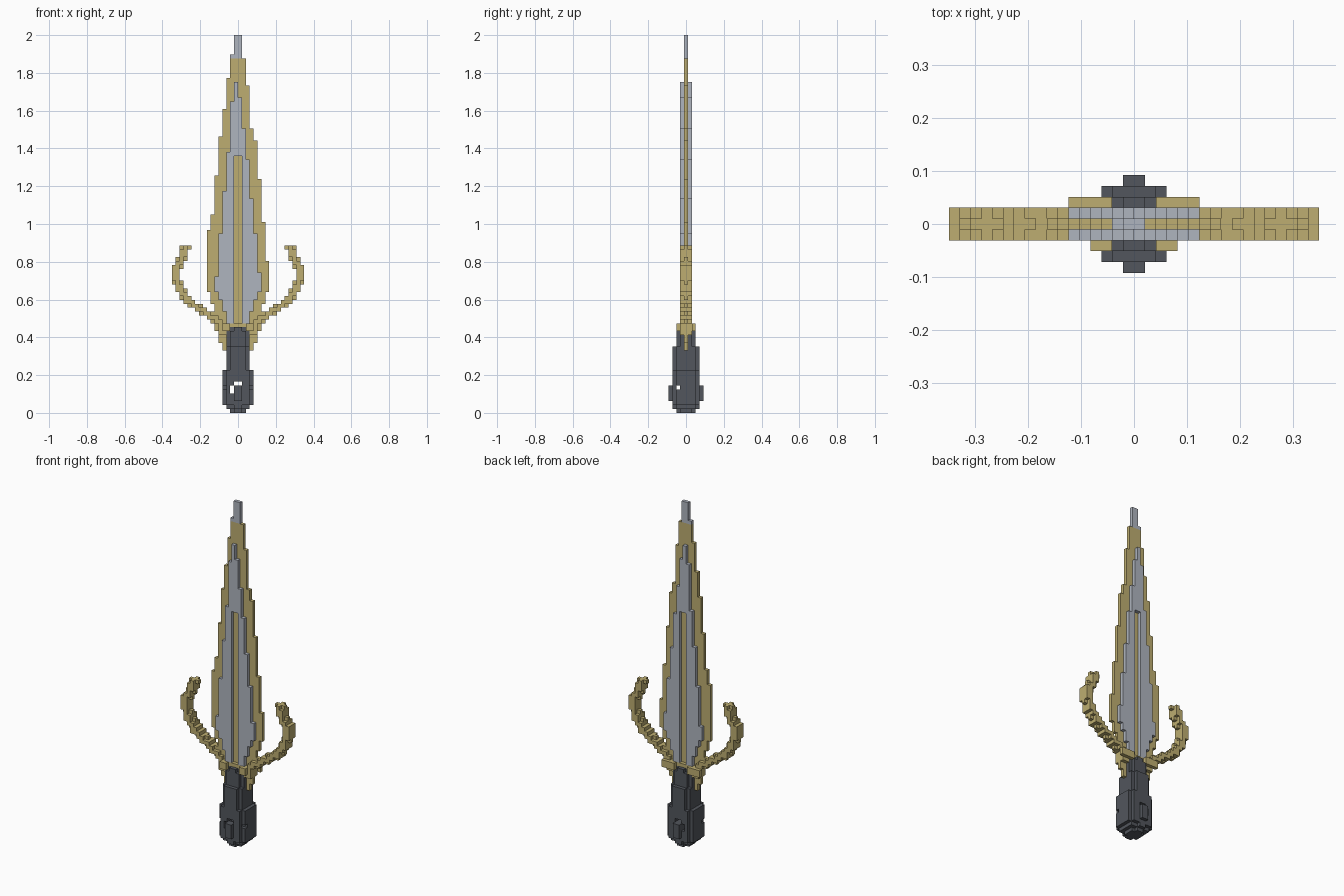
import bpy
import bmesh
from mathutils import Vector

if "Cube" in bpy.data.objects:
    bpy.data.objects.remove(bpy.data.objects["Cube"], do_unlink=True)

UNIT = 2 / 97          # edge of one block
taken = set()          # blocks already used by a part


def make_material(name, color):
    mat = bpy.data.materials.new(name)
    mat.use_nodes = True
    mat.diffuse_color = (*color, 1)
    mat.node_tree.nodes["Principled BSDF"].inputs["Base Color"].default_value = (*color, 1)
    return mat


gold = make_material("old_gold", (0.51, 0.42, 0.165))
steel = make_material("pale_steel", (0.43, 0.46, 0.52))
iron = make_material("dark_iron", (0.084, 0.093, 0.109))


def block_object(name, cells, mat):
    """Skin a set of (column, layer, row) blocks with their outer faces only."""
    cells = set(cells) - taken
    taken.update(cells)
    bm = bmesh.new()
    corners = {}

    def corner(p):
        key = tuple(round(2 * c) for c in p)
        if key not in corners:
            corners[key] = bm.verts.new(p * UNIT)
        return corners[key]

    for cell in cells:
        center = Vector(cell) + Vector((0.5, 0, 0.5))
        for axis in range(3):
            for sign in (-1, 1):
                near = list(cell)
                near[axis] += sign
                if tuple(near) in cells:
                    continue
                n, u, v = Vector(), Vector(), Vector()
                n[axis] = sign / 2
                u[(axis + 1) % 3] = sign / 2
                v[(axis + 2) % 3] = 0.5
                ring = (-u - v, u - v, u + v, v - u)
                bm.faces.new([corner(center + n + r) for r in ring])
    bmesh.ops.dissolve_limit(bm, angle_limit=0.01, verts=bm.verts, edges=bm.edges)
    mesh = bpy.data.meshes.new(name)
    bm.to_mesh(mesh)
    bm.free()
    mesh.materials.append(mat)
    obj = bpy.data.objects.new(name, mesh)
    bpy.context.collection.objects.link(obj)


def columns(first, bottoms, tops, layers):
    """Upright columns side by side, each with its own bottom and top row."""
    return {(first + i, j, k) for i, (b, t) in enumerate(zip(bottoms, tops))
            for j in layers for k in range(b, t)}


# Grip and pommel: stacked round slices, with small worn holes
def slice_radius(row):
    for top, radius in ((1, 2.2), (2, 3.3), (11, 4.05), (17, 3.4), (21, 2.9)):
        if row < top:
            return radius
    return 2.1


def is_hole(i, j, k):
    return (i in (-1, 0) and k == 7) or (i == -2 and k in (5, 6)) or (j == -2 and k == 6)


grip = set()
for k in range(22):
    for i in range(-5, 5):
        for j in range(-4, 5):
            inside = (i + 0.5) ** 2 + j * j < slice_radius(k) ** 2
            if inside and (abs(j) < 4 or 3 <= k < 7) and not is_hole(i, j, k):
                grip.add((i, j, k))
block_object("grip", grip, iron)

# Collar: thin side fins below wider pads at the front and back
collar = set()
for i in range(-6, 6):
    out = max(i, -1 - i)
    if out in (2, 3, 4):
        collar |= {(i, 0, k) for k in range(18 if out == 4 else 16, 22)}
    if out >= 2:
        collar |= {(i, 2, k) for k in range(21, 23)}
        if out < 4:
            collar |= {(i, -2, k) for k in range(21, 23)}
    if out < 5:
        collar |= {(i, j, k) for j in (-1, 0, 1) for k in range(20, 23)}
block_object("collar", collar, gold)

# Raised blade plates, with a central groove showing the core
bottoms = [31, 29, 26, 23, 22, 22, 22, 22, 23, 26, 29, 31]
tops = [35, 46, 57, 67, 80, 85, 81, 73, 65, 55, 46, 36]
for name, layer in (("front_blade_plate", -1), ("back_blade_plate", 1)):
    plate = columns(-6, bottoms, tops, [layer])
    block_object(name, {c for c in plate if c[0] not in (-1, 0) or c[2] >= 66}, steel)

# Blade tip and blade core, one block thick
tip = columns(-2, [91] * 3, [92, 97, 97], [0])
block_object("blade_tip", tip, steel)
bottoms = [31, 28, 25, 23, 22, 22, 22, 22]
tops = [47, 51, 61, 71, 78, 86, 91, 91, 91, 91, 84, 73, 70, 60, 49, 39]
block_object("blade_core", columns(-8, bottoms + bottoms[::-1], tops, [0]), gold)

# Curved guard arms: blocks close to a horn-shaped path
path = [Vector(p) for p in ((13.5, 42.5), (14.5, 39.5), (16, 37), (16, 34.5), (15, 32),
                            (13.5, 29.5), (11, 27.5), (8, 25.5), (5, 23.5), (2, 21))]


def path_distance(p):
    best = 99
    for a, b in zip(path, path[1:]):
        t = max(0, min(1, (p - a).dot(b - a) / (b - a).length_squared))
        best = min(best, (p - a.lerp(b, t)).length)
    return best


arm = set()
for i in range(2, 17):
    for k in range(19, 43):
        d = path_distance(Vector((i + 0.5, k + 0.5)))
        arm |= {(i, j, k) for j in (-1, 0, 1) if d < (1.05 if j == 0 else 0.8)}
block_object("left_guard_arm", arm, gold)
block_object("right_guard_arm", {(-1 - i, j, k) for i, j, k in arm}, gold)
